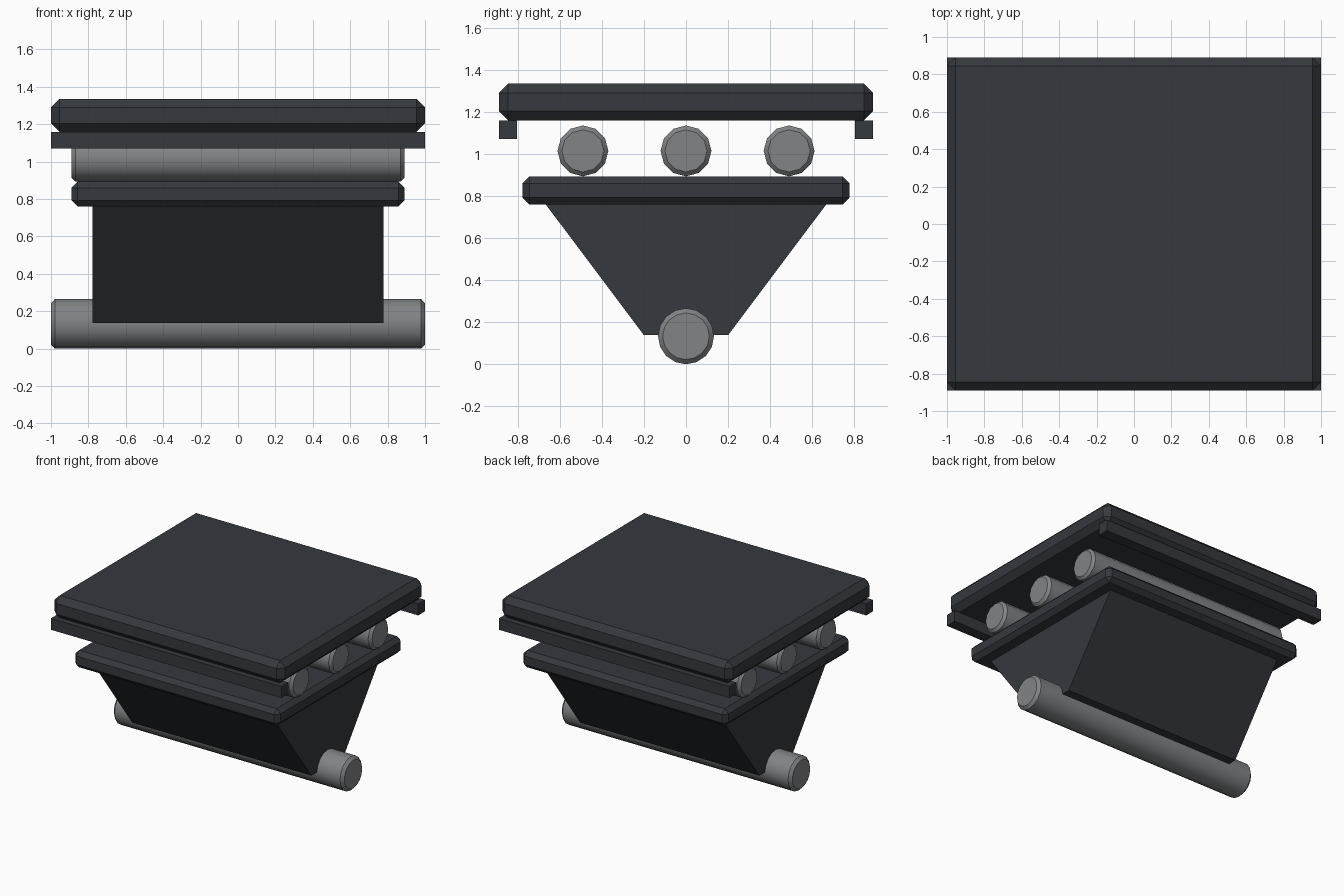
import bpy, bmesh, math
from mathutils import Matrix

if "Cube" in bpy.data.objects:
    bpy.data.objects.remove(bpy.data.objects["Cube"])


def material(name, rgb):
    m = bpy.data.materials.new(name)
    m.diffuse_color = (*rgb, 1)
    m.use_nodes = True
    m.node_tree.nodes["Principled BSDF"].inputs["Base Color"].default_value = m.diffuse_color
    return m


dark = material("dark_metal", (0.035, 0.04, 0.047))
steel = material("steel", (0.22, 0.23, 0.235))


def finish(name, bm, mat):
    bmesh.ops.recalc_face_normals(bm, faces=bm.faces)
    me = bpy.data.meshes.new(name)
    bm.to_mesh(me)
    bm.free()
    me.materials.append(mat)
    ob = bpy.data.objects.new(name, me)
    bpy.context.collection.objects.link(ob)
    return ob


def box(name, size, loc, chamfer=0):
    bm = bmesh.new()
    bmesh.ops.create_cube(bm, size=1, matrix=Matrix.Translation(loc) @ Matrix.Diagonal((*size, 1)))
    if chamfer:
        bmesh.ops.bevel(bm, geom=bm.edges[:], offset=chamfer, segments=1, affect='EDGES')
    return finish(name, bm, dark)


def rod(name, radius, length, y, z, sides, chamfer):
    # cylinder along x with chamfered end rims
    bm = bmesh.new()
    mat = Matrix.Translation((0, y, z)) @ Matrix.Rotation(math.pi / 2, 4, 'Y')
    bmesh.ops.create_cone(bm, cap_ends=True, segments=sides, radius1=radius, radius2=radius,
                          depth=length, matrix=mat)
    rims = [e for e in bm.edges if abs(e.verts[0].co.x - e.verts[1].co.x) < 1e-4]
    bmesh.ops.bevel(bm, geom=rims, offset=chamfer, segments=1, affect='EDGES')
    ob = finish(name, bm, steel)
    bpy.context.view_layer.objects.active = ob
    bpy.ops.object.select_all(action='DESELECT')
    ob.select_set(True)
    bpy.ops.object.shade_smooth_by_angle(angle=math.radians(35))


# Top plate and the two retaining strips beneath it
box("top_plate", (2, 1.78, 0.175), (0, 0, 1.247), 0.045)
for side, y in (("front", -0.847), ("back", 0.847)):
    box(side + "_strip", (2, 0.086, 0.089), (0, y, 1.115))

# Rollers
for i, y in enumerate((-0.49, 0, 0.49)):
    rod(f"roller_{i + 1}", 0.121, 1.78, y, 1.014, 12, 0.02)

# Lower plate
box("lower_plate", (1.78, 1.556, 0.133), (0, 0, 0.826), 0.033)

# Tapered rocker body: trapezoid profile extruded along x
bm = bmesh.new()
profile = [(-0.2, 0.138), (0.2, 0.138), (0.667, 0.76), (-0.667, 0.76)]
face = bm.faces.new([bm.verts.new((-0.777, y, z)) for y, z in profile])
ext = bmesh.ops.extrude_face_region(bm, geom=[face])
bmesh.ops.translate(bm, vec=(1.554, 0, 0),
                    verts=[g for g in ext["geom"] if isinstance(g, bmesh.types.BMVert)])
finish("rocker_body", bm, dark)

# Pivot pin
rod("pivot_pin", 0.133, 2, 0, 0.133, 16, 0.022)
